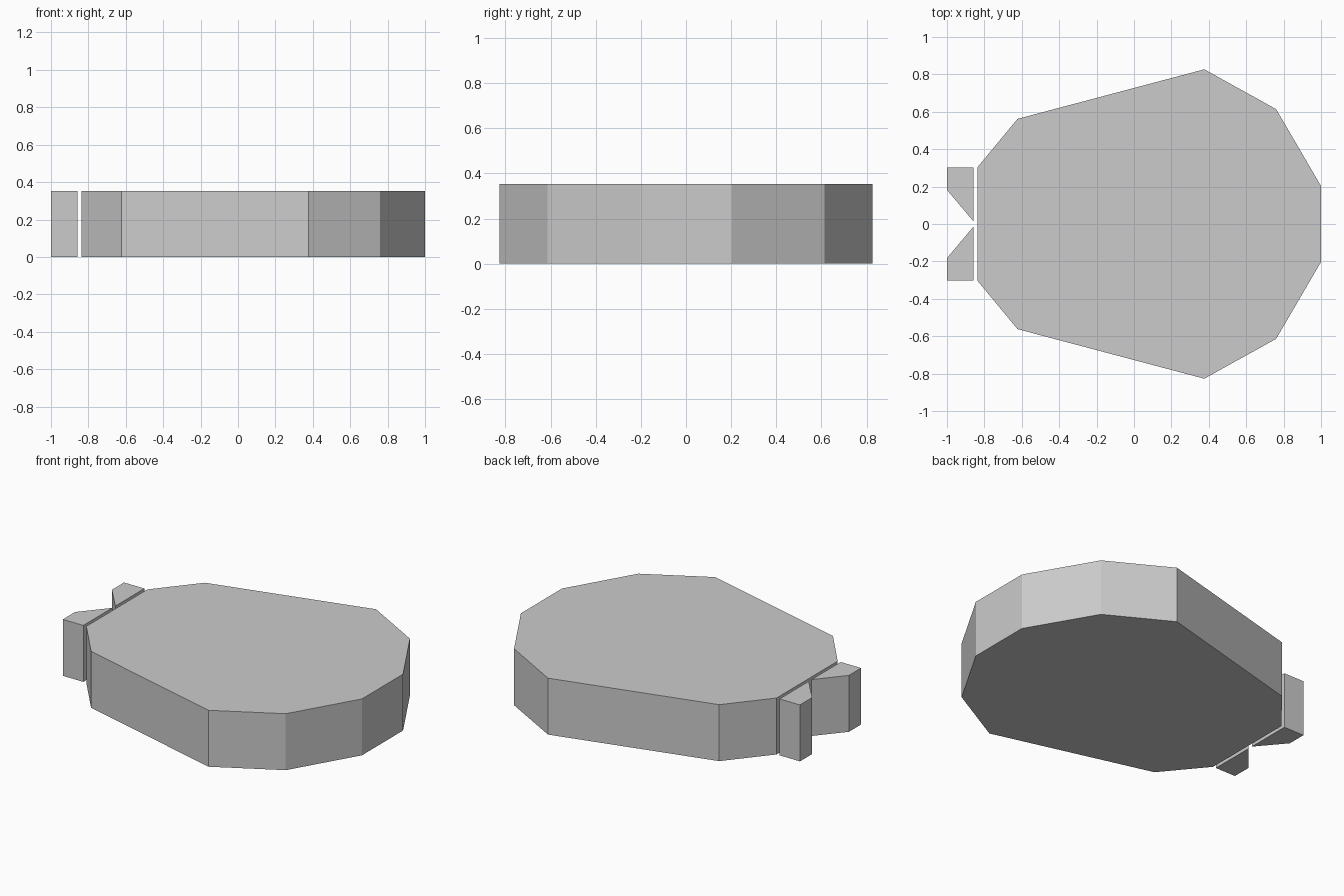
import bpy
import bmesh

if "Cube" in bpy.data.objects:
    bpy.data.objects.remove(bpy.data.objects["Cube"])

HEIGHT = 0.353


def prism(name, outline):
    """Extrude a flat outline (x, y) upward from z = 0."""
    bm = bmesh.new()
    base = bm.faces.new([bm.verts.new((x, y, 0)) for x, y in outline])
    top = bmesh.ops.extrude_face_region(bm, geom=[base])["geom"]
    verts = [v for v in top if isinstance(v, bmesh.types.BMVert)]
    bmesh.ops.translate(bm, verts=verts, vec=(0, 0, HEIGHT))
    bmesh.ops.recalc_face_normals(bm, faces=bm.faces)
    mesh = bpy.data.meshes.new(name)
    bm.to_mesh(mesh)
    bm.free()
    obj = bpy.data.objects.new(name, mesh)
    bpy.context.collection.objects.link(obj)
    return obj


def mirrored(points):
    return [(x, -y) for x, y in reversed(points)]


# Main slab: half outline from the tail end to the nose, mirrored across y
half_body = [(-0.838, 0.302), (-0.623, 0.562), (0.376, 0.827),
             (0.76, 0.614), (1.0, 0.203)]
prism("body", half_body + mirrored(half_body))

# Two separate tail fins with a V notch between them
fin = [(-1.0, 0.302), (-0.859, 0.302), (-0.859, 0.015), (-1.0, 0.182)]
prism("tail_fin_left", fin)
prism("tail_fin_right", mirrored(fin))
